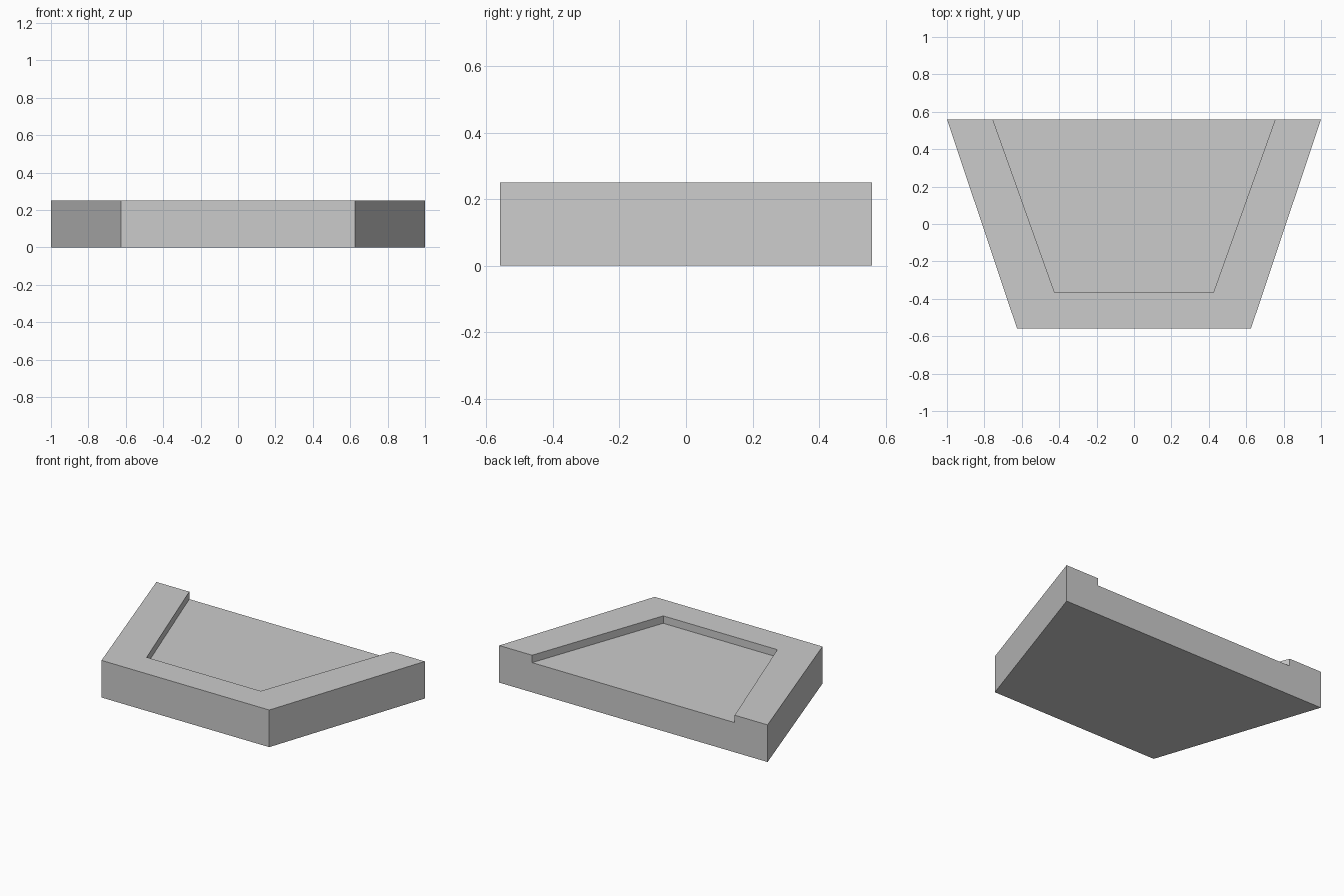
import bpy
import bmesh

cube = bpy.data.objects.get("Cube")
if cube:
    bpy.data.objects.remove(cube, do_unlink=True)

BACK, FRONT, INNER_FRONT = 0.56, -0.56, -0.365
HEIGHT, FLOOR = 0.25, 0.2

# Plain grey material
grey = bpy.data.materials.new("light_grey")
grey.use_nodes = True
colour = (0.6, 0.6, 0.6, 1)
grey.diffuse_color = colour
grey.node_tree.nodes["Principled BSDF"].inputs["Base Color"].default_value = colour

bm = bmesh.new()


def outline(back_half, front_half, front_y, z):
    """Open trapezoid: back left, front left, front right, back right."""
    points = ((-back_half, BACK), (-front_half, front_y),
              (front_half, front_y), (back_half, BACK))
    return [bm.verts.new((x, y, z)) for x, y in points]


base = outline(1.0, 0.625, FRONT, 0)
rim = outline(1.0, 0.625, FRONT, HEIGHT)
lip = outline(0.755, 0.425, INNER_FRONT, HEIGHT)
floor = outline(0.755, 0.425, INNER_FRONT, FLOOR)

# Outer walls, rim top and recess walls
for lower, upper in ((base, rim), (rim, lip), (lip, floor)):
    for i in range(3):
        bm.faces.new((lower[i], lower[i + 1], upper[i + 1], upper[i]))

# Underside, recess floor and notched back wall
bm.faces.new(base[::-1])
bm.faces.new(floor)
bm.faces.new((base[0], rim[0], lip[0], floor[0],
              floor[3], lip[3], rim[3], base[3]))
bmesh.ops.recalc_face_normals(bm, faces=bm.faces)

mesh = bpy.data.meshes.new("recessed_tray")
bm.to_mesh(mesh)
bm.free()
mesh.materials.append(grey)
tray = bpy.data.objects.new("recessed_tray", mesh)
bpy.context.collection.objects.link(tray)
